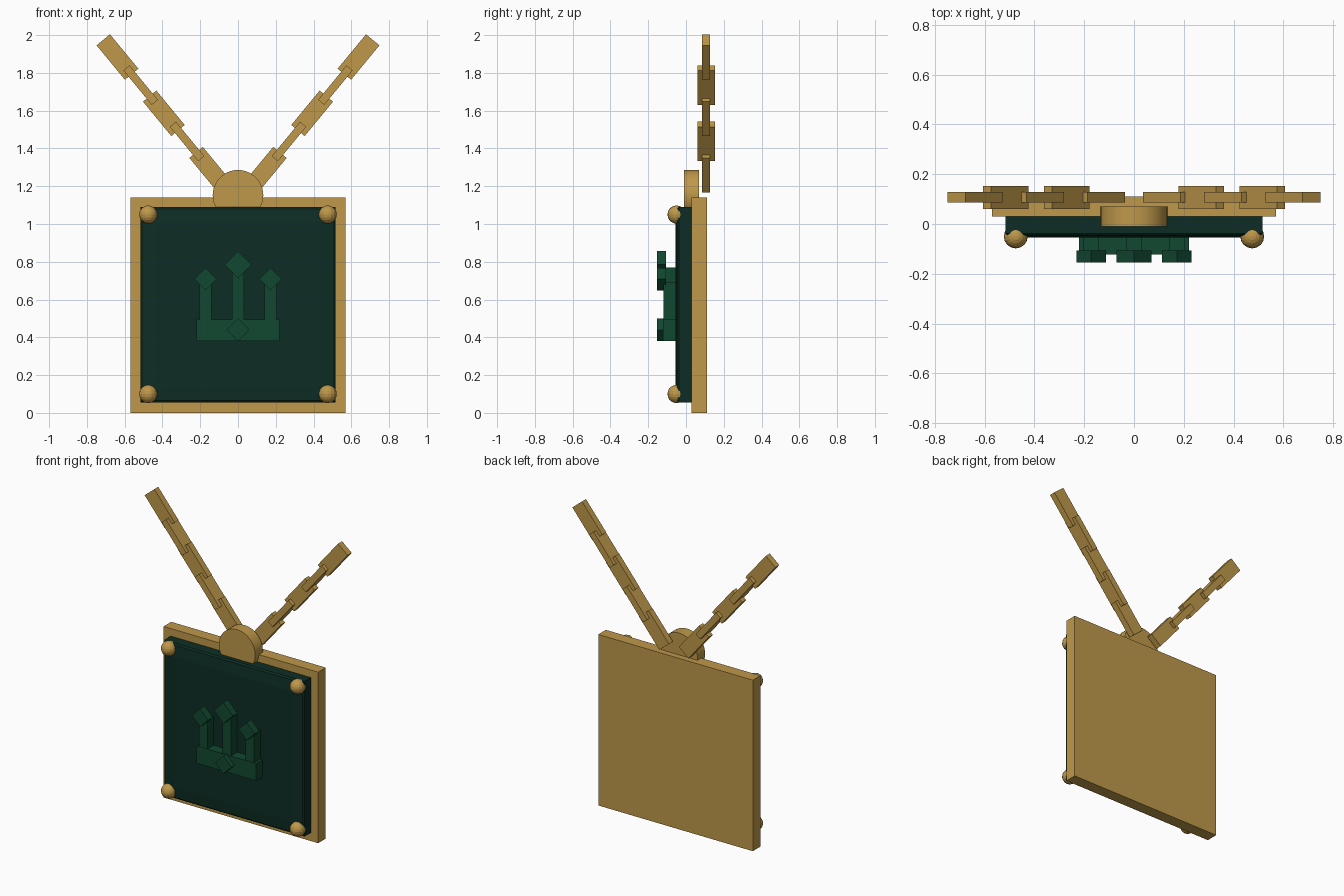
import bpy, bmesh, math
from mathutils import Matrix, Vector

if "Cube" in bpy.data.objects:
    bpy.data.objects.remove(bpy.data.objects["Cube"])


def material(name, rgb):
    m = bpy.data.materials.new(name)
    m.diffuse_color = (*rgb, 1.0)
    m.use_nodes = True
    m.node_tree.nodes["Principled BSDF"].inputs["Base Color"].default_value = m.diffuse_color
    return m


GOLD = material("antique gold", (0.52, 0.315, 0.068))
DARK = material("dark green", (0.004, 0.027, 0.018))
GREEN = material("emerald green", (0.0055, 0.065, 0.03))


def finish(name, bm, mat, matrix=None):
    if matrix is not None:
        bm.transform(matrix)
    bmesh.ops.recalc_face_normals(bm, faces=bm.faces)
    mesh = bpy.data.meshes.new(name)
    bm.to_mesh(mesh)
    bm.free()
    mesh.materials.append(mat)
    ob = bpy.data.objects.new(name, mesh)
    bpy.context.collection.objects.link(ob)
    return ob


def box(name, centre, size, mat, angle=0.0):
    """Box turned about the y axis by angle."""
    bm = bmesh.new()
    bmesh.ops.create_cube(bm, size=1.0)
    mtx = (Matrix.Translation(centre) @ Matrix.Rotation(angle, 4, 'Y')
           @ Matrix.Diagonal((*size, 1.0)))
    return finish(name, bm, mat, mtx)


def span(name, x, y, z, mat):
    """Box given by its limits on each axis."""
    lim = (x, y, z)
    return box(name, [(a + b) / 2 for a, b in lim], [b - a for a, b in lim], mat)


# Gold back plate
span("back_plate", (-0.57, 0.57), (0.03, 0.11), (0, 1.14), GOLD)

# Dark green panel with a chamfered rim and a shallow raised centre
bm = bmesh.new()
rings = []
for half, y in ((0.517, 0.03), (0.517, -0.038), (0.507, -0.047), (0.435, -0.055)):
    rings.append([bm.verts.new((sx * half, y, 0.573 + sz * half))
                  for sx, sz in ((-1, -1), (1, -1), (1, 1), (-1, 1))])
for a, b in zip(rings, rings[1:]):
    for i in range(4):
        j = (i + 1) % 4
        bm.faces.new((a[i], a[j], b[j], b[i]))
bm.faces.new(rings[0])
bm.faces.new(rings[-1])
finish("panel", bm, DARK)

# Corner studs
for sx in (-1, 1):
    for z in (0.1, 1.05):
        bm = bmesh.new()
        bmesh.ops.create_uvsphere(bm, u_segments=16, v_segments=10, radius=0.048)
        finish("corner_stud", bm, GOLD, Matrix.Translation((sx * 0.475, -0.05, z)))

# Round bail at the top
bm = bmesh.new()
bmesh.ops.create_cone(bm, cap_ends=True, segments=48, radius1=0.134,
                      radius2=0.134, depth=0.08)
bail = finish("bail_disc", bm, GOLD, Matrix.Translation((0, 0.03, 1.152))
              @ Matrix.Rotation(math.pi / 2, 4, 'X'))
bpy.context.view_layer.objects.active = bail
bail.select_set(True)
bpy.ops.object.shade_smooth_by_angle(angle=math.radians(35))
bail.select_set(False)

# Two chains of solid links, alternate links turned a quarter
lean = math.atan2(0.1228, 0.149)
for side in (-1, 1):
    for i in range(5):
        centre = Vector((side * (0.147 + 0.1228 * i), 0.107, 1.288 + 0.149 * i))
        size = (0.092, 0.042, 0.236) if i % 2 == 0 else (0.042, 0.092, 0.236)
        box("chain_link", centre, size, GOLD, side * lean)

# Three-pronged emblem: base bar, prongs, diamond tips
span("emblem_base", (-0.22, 0.22), (-0.122, -0.05), (0.38, 0.495), GREEN)
for x, top in ((-0.172, 0.69), (0, 0.77), (0.172, 0.69)):
    span("emblem_prong", (x - 0.031, x + 0.031), (-0.12, -0.05), (0.49, top), GREEN)
for x, z, half in ((0, 0.785, 0.071), (-0.172, 0.708, 0.06),
                   (0.172, 0.708, 0.06), (0, 0.44, 0.06)):
    s = half * math.sqrt(2)
    box("emblem_diamond", (x, -0.13, z), (s, 0.048, s), GREEN, math.pi / 4)
